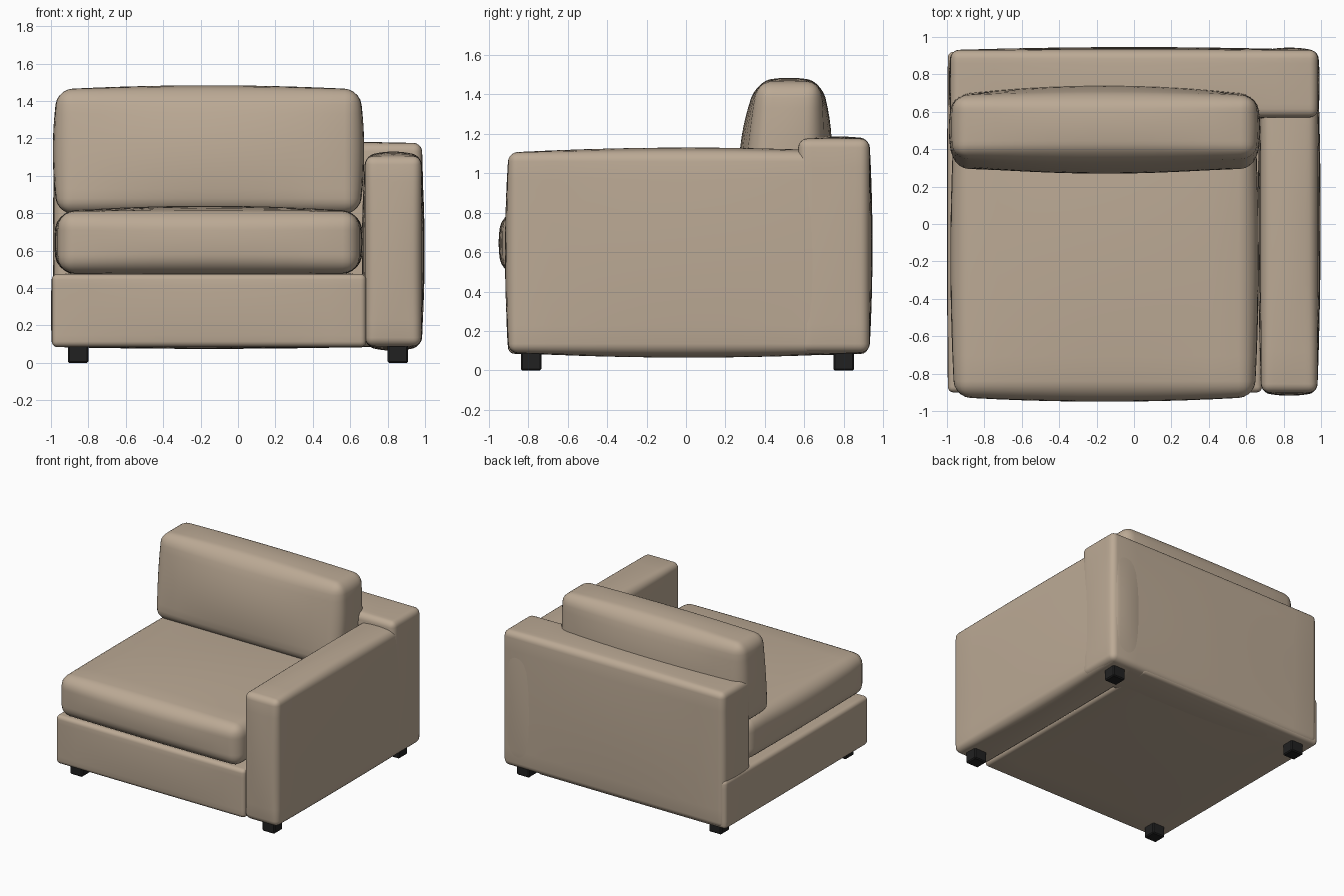
import bpy, bmesh
from mathutils import Vector

if "Cube" in bpy.data.objects:
    bpy.data.objects.remove(bpy.data.objects["Cube"])


def material(name, rgb):
    m = bpy.data.materials.new(name)
    m.diffuse_color = (*rgb, 1)
    m.use_nodes = True
    m.node_tree.nodes["Principled BSDF"].inputs["Base Color"].default_value = m.diffuse_color
    return m


fabric = material("tan_fabric", (0.50, 0.40, 0.30))
black = material("black_feet", (0.015, 0.015, 0.015))


def padded_box(name, lo, hi, radius, bulge=(0, 0, 0), mat=fabric, segments=5, shape=None):
    """Rounded box whose faces swell outwards by bulge on each axis."""
    lo, hi = Vector(lo), Vector(hi)
    mid, half = (lo + hi) / 2, (hi - lo) / 2
    bm = bmesh.new()
    bmesh.ops.create_cube(bm, size=2)
    for v in bm.verts:
        v.co = Vector([v.co[i] * half[i] for i in range(3)])
    bmesh.ops.bevel(bm, geom=bm.edges[:], offset=radius, segments=segments,
                    profile=0.5, affect='EDGES', clamp_overlap=True)
    if any(bulge):
        # slice into a grid so the padding can curve
        for axis in range(3):
            normal = Vector([float(axis == i) for i in range(3)])
            inner = half[axis] - radius
            for k in range(-4, 5):
                bmesh.ops.bisect_plane(bm, geom=bm.verts[:] + bm.edges[:] + bm.faces[:],
                                       plane_co=normal * inner * k / 5, plane_no=normal)
    for v in bm.verts:
        u = [v.co[i] / half[i] for i in range(3)]
        f = [1 - t * t for t in u]
        co = Vector(v.co)
        if shape:
            co.y = shape(u[1], u[2]) - mid.y
        for i in range(3):
            co[i] += bulge[i] * u[i] * f[(i + 1) % 3] * f[(i + 2) % 3]
        v.co = co + mid
    bmesh.ops.recalc_face_normals(bm, faces=bm.faces[:])
    for face in bm.faces:
        face.smooth = mat is fabric
    mesh = bpy.data.meshes.new(name)
    bm.to_mesh(mesh)
    bm.free()
    mesh.materials.append(mat)
    ob = bpy.data.objects.new(name, mesh)
    bpy.context.collection.objects.link(ob)
    return ob


def lean(u, w):
    """Back cushion section: thick at the bottom, narrower and set back at the top."""
    t = (w + 1) / 2
    front, back = 0.29 + 0.07 * t, 0.695 - 0.01 * t
    return (front + back) / 2 + u * (back - front) / 2


# Frame
padded_box("base", (-0.995, -0.90, 0.085), (0.685, 0.92, 0.475), 0.03, (0.005, 0.01, 0.01))
padded_box("right_arm", (0.68, -0.90, 0.09), (0.98, 0.925, 1.105), 0.045, (0.018, 0.018, 0.025))
padded_box("backrest", (-0.98, 0.57, 0.09), (0.983, 0.93, 1.175), 0.045, (0.01, 0.016, 0.012))

# Cushions
padded_box("seat_cushion", (-0.96, -0.925, 0.48), (0.645, 0.58, 0.81), 0.085, (0.022, 0.025, 0.03))
padded_box("back_cushion", (-0.965, 0.29, 0.80), (0.65, 0.69, 1.462), 0.08,
           (0.025, 0.05, 0.022), shape=lean)

# Feet
for side, x in (("left", -0.855), ("right", 0.855)):
    for end, y in (("front", -0.785), ("back", 0.80)):
        padded_box(f"{end}_{side}_foot", (x - 0.055, y - 0.053, 0), (x + 0.055, y + 0.053, 0.12),
                   0.008, mat=black, segments=1)
